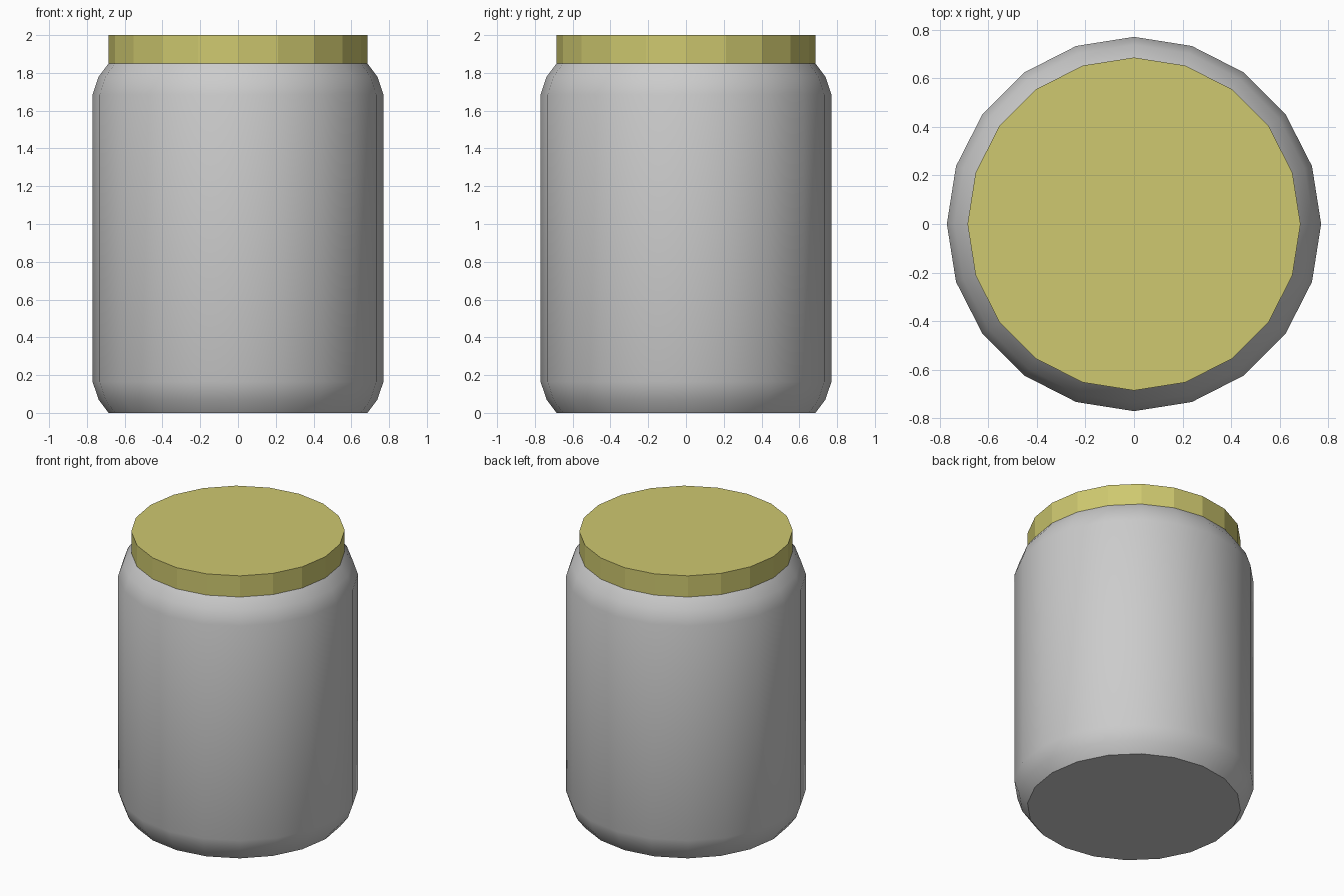
import bpy, bmesh, math

if "Cube" in bpy.data.objects:
    bpy.data.objects.remove(bpy.data.objects["Cube"])

SIDES = 20


def lathe(name, profile, cap_bottom=False, cap_top=False):
    """Revolve (radius, z) points around z into a 20-sided shell."""
    bm = bmesh.new()
    rings = []
    for r, z in profile:
        rings.append([bm.verts.new((r * math.cos(2 * math.pi * i / SIDES),
                                    r * math.sin(2 * math.pi * i / SIDES), z))
                      for i in range(SIDES)])
    for lo, hi in zip(rings, rings[1:]):
        for i in range(SIDES):
            j = (i + 1) % SIDES
            bm.faces.new((lo[i], lo[j], hi[j], hi[i]))
    if cap_bottom:
        bm.faces.new(rings[0][::-1])
    if cap_top:
        bm.faces.new(rings[-1])
    mesh = bpy.data.meshes.new(name)
    bm.to_mesh(mesh)
    bm.free()
    obj = bpy.data.objects.new(name, mesh)
    bpy.context.collection.objects.link(obj)
    return obj


# Jar body: straight wall with rounded foot and shoulder, open under the lid
body = lathe("jar_body", [(0.685, 0), (0.738, 0.07), (0.77, 0.165),
                          (0.77, 1.685), (0.738, 1.78), (0.685, 1.85)],
             cap_bottom=True)
bpy.context.view_layer.objects.active = body
body.select_set(True)
bpy.ops.object.shade_smooth_by_angle(angle=math.radians(30))

# Lid: flat-shaded faceted disc
lid = lathe("lid", [(0.685, 1.85), (0.685, 2.0)], cap_top=True)
mat = bpy.data.materials.new("lid_olive")
mat.diffuse_color = (0.62, 0.58, 0.16, 1)
mat.use_nodes = True
mat.node_tree.nodes["Principled BSDF"].inputs["Base Color"].default_value = mat.diffuse_color
lid.data.materials.append(mat)
